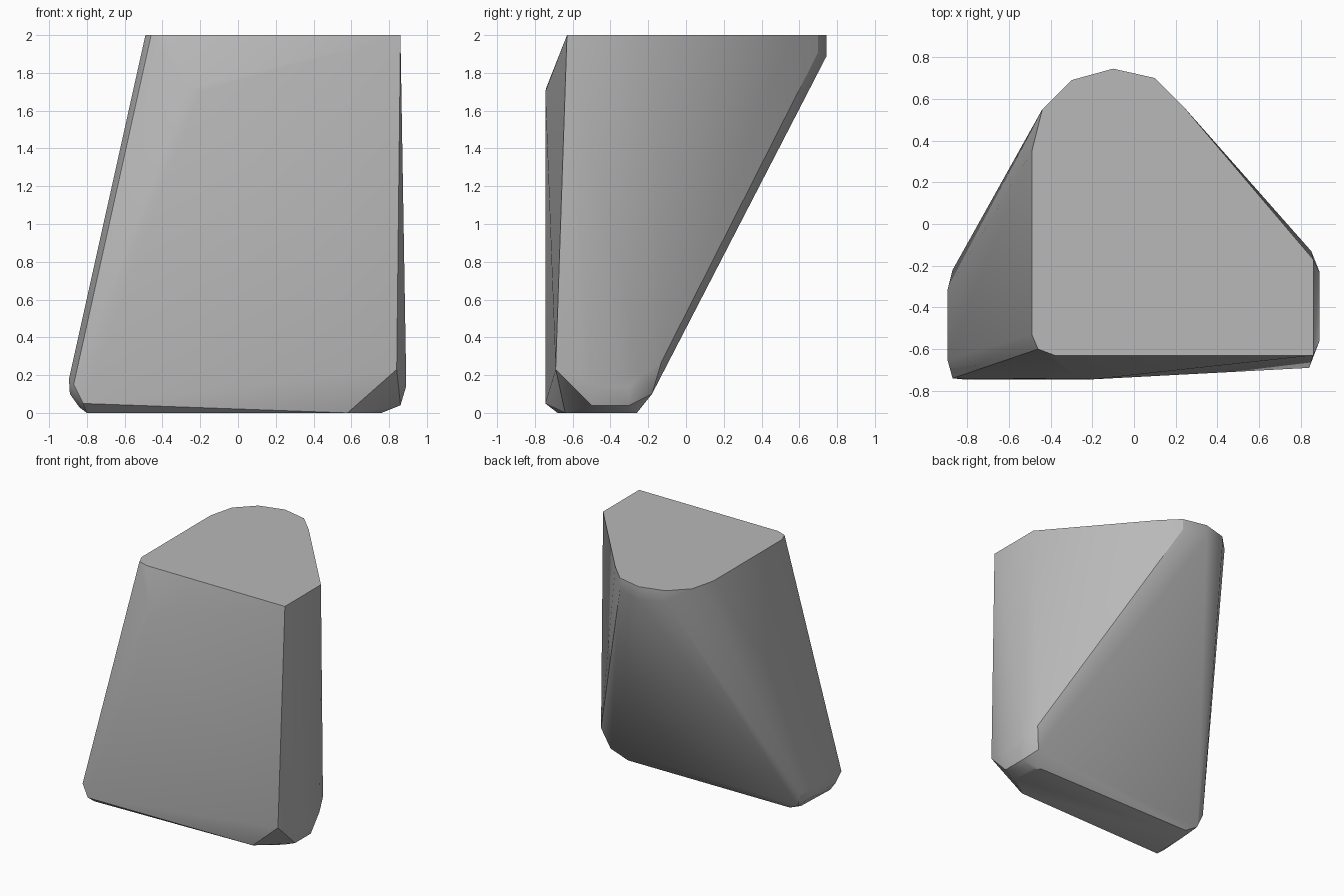
import bpy
import bmesh
import math

default_cube = bpy.data.objects.get("Cube")
if default_cube:
    bpy.data.objects.remove(default_cube, do_unlink=True)


def make_material(name, colour):
    material = bpy.data.materials.new(name)
    material.use_nodes = True
    material.diffuse_color = colour
    shader = material.node_tree.nodes["Principled BSDF"]
    shader.inputs["Base Color"].default_value = colour
    return material


def at_height(outline, z):
    """Lift a flat outline to one height."""
    return [(x, y, z) for x, y in outline]


def hull_object(name, points, material, crease_angle):
    """Wrap corner points in a convex skin with soft bevels and hard edges."""
    mesh = bpy.data.meshes.new(name)
    bm = bmesh.new()
    for point in points:
        bm.verts.new(point)
    result = bmesh.ops.convex_hull(bm, input=bm.verts[:])
    unused = {v for v in result["geom_interior"] + result["geom_unused"]
              if isinstance(v, bmesh.types.BMVert) and v.is_valid and not v.link_faces}
    bmesh.ops.delete(bm, geom=list(unused), context="VERTS")
    # Merge the triangles of the flat cut planes
    bmesh.ops.dissolve_limit(bm, angle_limit=math.radians(1),
                             verts=bm.verts[:], edges=bm.edges[:])
    bmesh.ops.recalc_face_normals(bm, faces=bm.faces[:])
    bm.to_mesh(mesh)
    bm.free()
    mesh.materials.append(material)
    obj = bpy.data.objects.new(name, mesh)
    bpy.context.collection.objects.link(obj)
    bpy.ops.object.select_all(action="DESELECT")
    obj.select_set(True)
    bpy.context.view_layer.objects.active = obj
    bpy.ops.object.shade_smooth_by_angle(angle=crease_angle)
    return obj


# Flat top with a rounded back
top_outline = [(.86, -.63), (.86, -.17), (.24, .56), (.1, .7), (-.1, .745),
               (-.3, .69), (-.44, .55), (-.49, .35), (-.49, -.53),
               (-.46, -.6), (-.38, -.63)]

# Narrow flat base
base_outline = [(-.8, -.68), (.58, -.64), (.76, -.5), (.76, -.3), (.7, -.26),
                (-.74, -.27), (-.79, -.34)]

# Short upright rim under the rounded back
back_rim = [(.1, .7, 1.91), (-.1, .745, 1.89), (-.3, .69, 1.91)]

# Bulge in the upper front and the low front corners
front_corners = [(-.2, -.745, 1.7), (-.27, -.74, 1.72),
                 (-.82, -.745, .05), (-.87, -.74, .15), (.84, -.69, .23)]

# Worn corners of the left foot
left_foot = [(.89, -.56, .2), (.89, -.5, .14), (.89, -.3, .14),
             (.89, -.23, .2), (.86, -.5, .04), (.86, -.3, .04),
             (.85, -.13, .27), (.8, -.18, .1)]

# Worn corners of the right foot
right_foot = [(-.895, -.65, .18), (-.895, -.32, .18), (-.89, -.64, .1),
              (-.89, -.34, .1), (-.87, -.22, .16), (-.83, -.24, .05),
              (-.84, -.64, .03)]

stone_grey = make_material("stone grey", (.48, .48, .48, 1))
corners = (at_height(top_outline, 2) + at_height(base_outline, 0)
           + back_rim + front_corners + left_foot + right_foot)
hull_object("rock", corners, stone_grey, math.radians(30))
